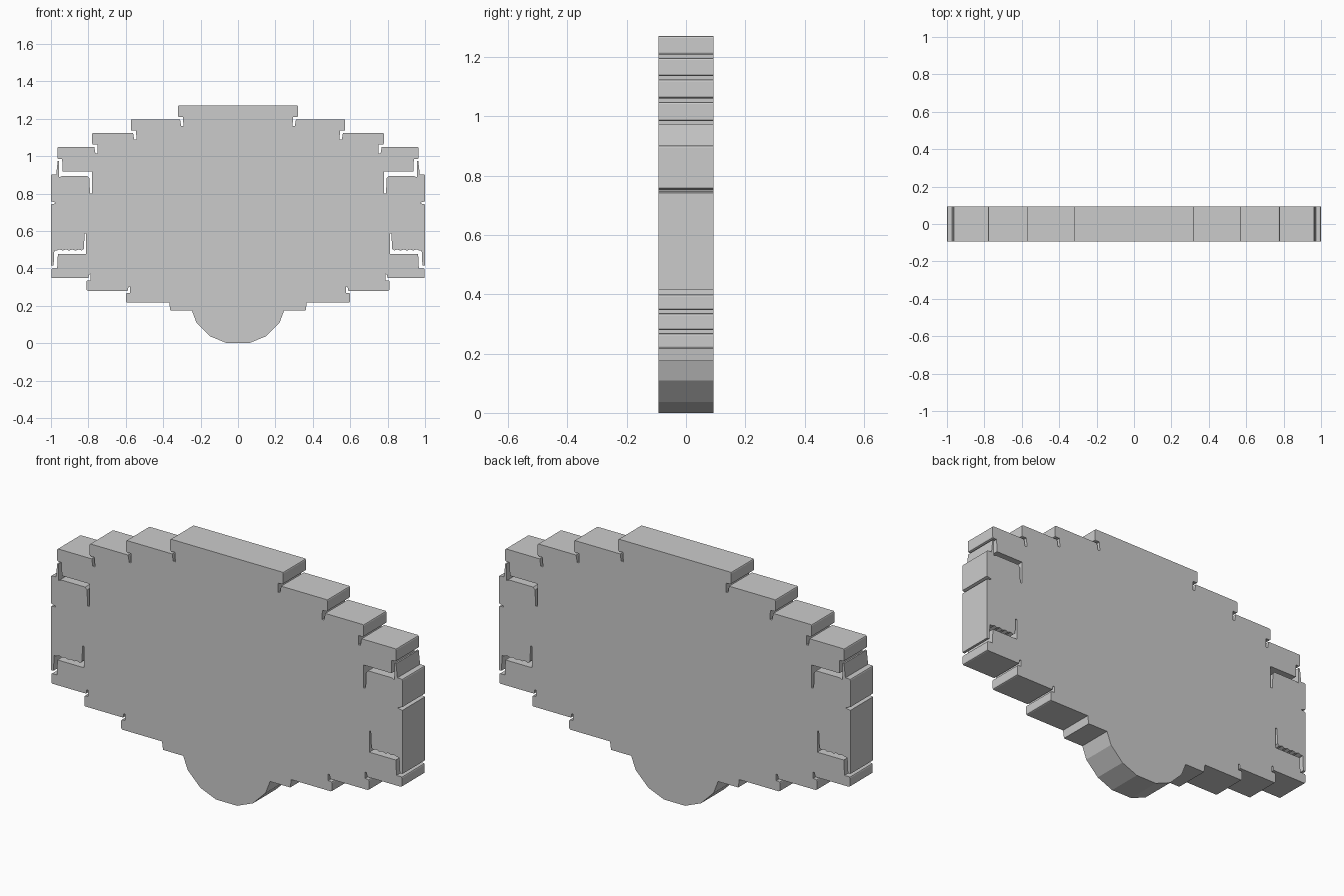
import bpy, bmesh, math

if "Cube" in bpy.data.objects:
    bpy.data.objects.remove(bpy.data.objects["Cube"])

HALF_DEPTH = 0.0925
ROUND = 0.007


def lower_step(x, z_side, z_next):
    """Outer corner of a lower slab, then the small hooked notch under the next one."""
    return [(x, z_side, 1), (x, z_next - 0.012, 1), (x - 0.022, z_next - 0.012, 0),
            (x - 0.022, z_next + 0.022, 0), (x - 0.014, z_next + 0.02, 0),
            (x - 0.01, z_next, 0)]


def upper_step(x, z_low, z_top):
    """Hooked notch beside an upper slab, then the overhanging slab edge."""
    return [(x - 0.012, z_low, 0), (x - 0.018, z_low - 0.036, 0),
            (x - 0.03, z_low - 0.036, 0), (x - 0.028, z_low + 0.012, 0),
            (x, z_low + 0.012, 1), (x, z_top, 1)]


def plain(points):
    return [(x, z, 0) for x, z in points]


# Rounded foot
half = plain([(0.06, 0.003), (0.15, 0.04), (0.222, 0.112), (0.247, 0.178),
              (0.362, 0.178), (0.368, 0.22)])

# Lower stepped slabs
half += lower_step(0.60, 0.22, 0.283)
half += lower_step(0.81, 0.283, 0.35)
half += [(0.998, 0.35, 1), (0.998, 0.402, 1)]

# Lower hooked slot with a wavy upper edge
half += plain([(0.967, 0.402), (0.963, 0.48), (0.812, 0.48), (0.812, 0.59),
               (0.82, 0.59), (0.824, 0.508)])
half += plain([(0.835 + 0.017 * i, 0.498 + 0.006 * (i % 2)) for i in range(9)])
half += plain([(0.982, 0.498), (0.986, 0.418)])

# Side block with a shallow groove
half += plain([(1.0, 0.418), (1.0, 0.745), (0.975, 0.75), (0.975, 0.754), (1.0, 0.762)])

# Upper hooked slot and its upright tab
half += [(1.0, 0.905, 1)]
half += plain([(0.972, 0.905), (0.964, 0.976), (0.956, 0.976), (0.956, 0.89),
               (0.94, 0.897), (0.805, 0.897), (0.795, 0.885), (0.791, 0.803),
               (0.78, 0.803), (0.78, 0.92), (0.938, 0.92), (0.94, 0.987)])
half += [(0.965, 0.987, 1), (0.965, 1.052, 1)]

# Upper stepped slabs
half += upper_step(0.78, 1.052, 1.127)
half += upper_step(0.573, 1.127, 1.20)
half += upper_step(0.322, 1.20, 1.274)

# Mirror the half outline and extrude it through the depth
outline = half + [(-x, z, r) for x, z, r in reversed(half)]
bm = bmesh.new()
front = [bm.verts.new((x, -HALF_DEPTH, z - 0.003)) for x, z, r in outline]
back = [bm.verts.new((x, HALF_DEPTH, z - 0.003)) for x, z, r in outline]
bm.faces.new(front)
bm.faces.new(list(reversed(back)))
n = len(outline)
for i in range(n):
    j = (i + 1) % n
    bm.faces.new((front[j], front[i], back[i], back[j]))

# Soften the outer slab corners
corners = [bm.edges.get((front[i], back[i])) for i in range(n) if outline[i][2]]
bmesh.ops.bevel(bm, geom=corners, offset=ROUND, segments=2, profile=0.5, affect='EDGES')
bmesh.ops.recalc_face_normals(bm, faces=bm.faces)

mesh = bpy.data.meshes.new("stepped_plate")
bm.to_mesh(mesh)
bm.free()
plate = bpy.data.objects.new("stepped_plate", mesh)
bpy.context.collection.objects.link(plate)
